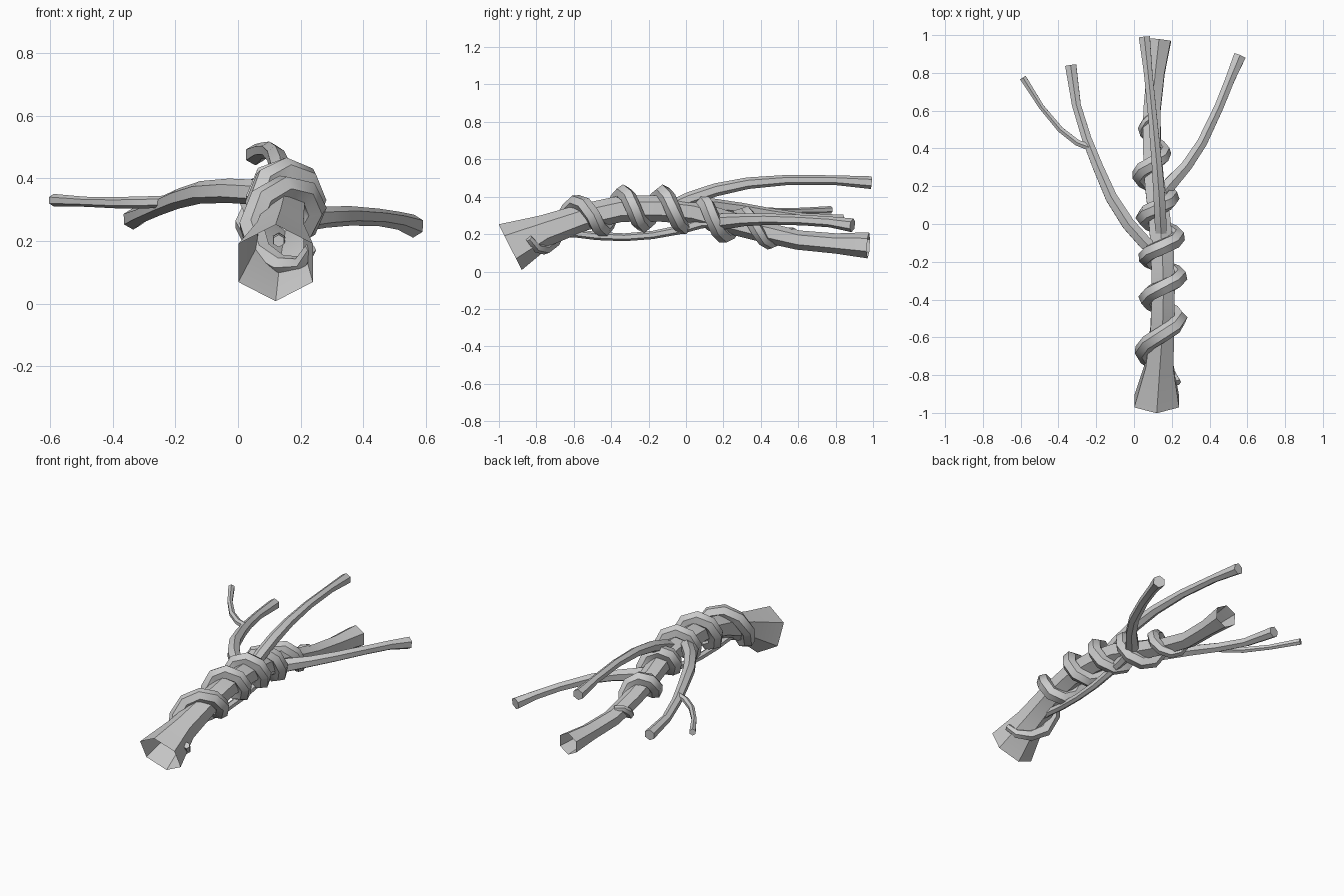
import bpy, bmesh, math
from mathutils import Vector

if "Cube" in bpy.data.objects:
    bpy.data.objects.remove(bpy.data.objects["Cube"])


def tube(name, pts, sides=6, start_dir=None, cap_start=False, cap_end=True):
    """Low-poly tube through (x, y, z, radius) points."""
    P = [Vector(p[:3]) for p in pts]
    bm = bmesh.new()
    rings, up = [], Vector((0, 0, 1))
    for i, p in enumerate(P):
        t = (P[min(i + 1, len(P) - 1)] - P[max(i - 1, 0)]).normalized()
        if i == 0 and start_dir:
            t = Vector(start_dir).normalized()
        up = (up - t * up.dot(t)).normalized()
        side = t.cross(up)
        ring = []
        for k in range(sides):
            a = 2 * math.pi * k / sides
            ring.append(bm.verts.new(p + (up * math.cos(a) + side * math.sin(a)) * pts[i][3]))
        rings.append(ring)
    for r0, r1 in zip(rings, rings[1:]):
        for k in range(sides):
            j = (k + 1) % sides
            bm.faces.new((r0[k], r0[j], r1[j], r1[k]))
    if cap_start:
        bm.faces.new(rings[0][::-1])
    if cap_end:
        bm.faces.new(rings[-1])
    bmesh.ops.recalc_face_normals(bm, faces=bm.faces)
    me = bpy.data.meshes.new(name)
    bm.to_mesh(me)
    bm.free()
    ob = bpy.data.objects.new(name, me)
    bpy.context.collection.objects.link(ob)
    bpy.context.view_layer.objects.active = ob
    ob.select_set(True)
    bpy.ops.object.shade_smooth_by_angle(angle=math.radians(50))
    ob.select_set(False)


def sample(table, x):
    """Linear lookup in rows whose second column is the key y."""
    for a, b in zip(table, table[1:]):
        if x <= b[1]:
            f = (x - a[1]) / (b[1] - a[1])
            return [u + (v - u) * f for u, v in zip(a, b)]
    return list(table[-1])


# main trunk, flared at the open root end
trunk = [(.12, -.94, .13, .137), (.135, -.75, .22, .085), (.15, -.55, .29, .072),
         (.155, -.35, .335, .07), (.15, -.15, .338, .07), (.135, .03, .318, .066),
         (.11, .2, .27, .06), (.095, .4, .215, .055), (.095, .6, .168, .052),
         (.115, .8, .15, .054), (.135, .975, .14, .07)]
tube("trunk", trunk, start_dir=(0, .89, .45), cap_end=False)

# vine coiled around the trunk: y where each turn passes the right side
turns = [-.84, -.5, -.28, -.07, .14, .38, .64]
coil = []
steps, total = 8, 46
for i in range(total + 1):
    n, f = divmod(i, steps)
    y = turns[n] + (turns[min(n + 1, 6)] - turns[n]) * f / steps
    x, _, z, r = sample(trunk, y)
    a = -2 * math.pi * i / steps
    fade = min(1, .45 + i / 6, .4 + (total - i) / 14)
    d = r - .025 + .043 * fade
    coil.append((x + d * math.cos(a), y, z + d * math.sin(a), .043 * fade))
tube("coiled_vine", coil, cap_start=True)

# upper branch
tube("upper_branch", [(.145, -.1, .34, .03), (.14, .02, .39, .036), (.133, .16, .437, .035),
                      (.12, .33, .472, .031), (.1, .55, .49, .027), (.075, .8, .488, .026),
                      (.055, .99, .475, .034)])

# left branch and its twig
tube("left_branch", [(.14, -.17, .34, .035), (.06, -.1, .355, .04), (-.03, 0, .36, .039),
                     (-.12, .14, .355, .036), (-.19, .3, .335, .032), (-.25, .45, .31, .029),
                     (-.305, .63, .285, .027), (-.335, .84, .27, .034)])
tube("left_twig", [(-.22, .4, .325, .02), (-.3, .43, .323, .019), (-.39, .5, .322, .018),
                   (-.49, .62, .325, .016), (-.588, .775, .33, .02)])

# right branch
tube("right_branch", [(.12, .12, .26, .045), (.19, .21, .268, .042), (.28, .31, .276, .034),
                      (.36, .43, .28, .031), (.45, .62, .275, .028), (.51, .77, .265, .029),
                      (.56, .89, .247, .037)])

# loose strand hanging beneath the trunk
tube("lower_strand", [(.13, -.72, .2, .02), (.13, -.6, .205, .022), (.135, -.48, .19, .022),
                      (.14, -.33, .183, .021), (.14, -.18, .195, .022), (.14, -.04, .222, .024),
                      (.14, .08, .26, .03), (.16, .18, .268, .03)], cap_start=True)
